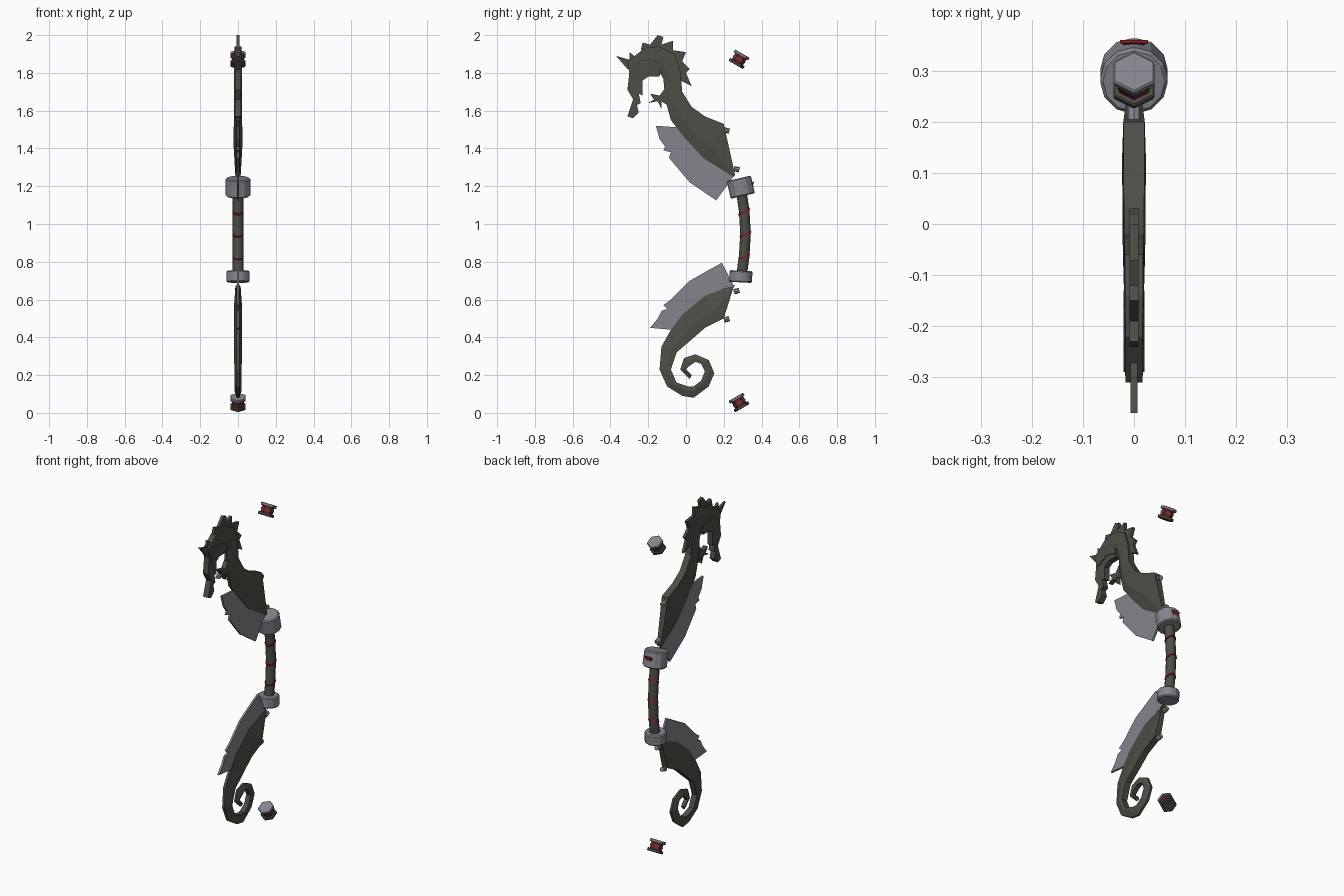
import bpy, bmesh, math
from mathutils import Vector

cube = bpy.data.objects.get("Cube")
if cube:
    bpy.data.objects.remove(cube, do_unlink=True)


def material(name, *rgb):
    m = bpy.data.materials.new(name)
    m.use_nodes = True
    m.diffuse_color = (*rgb, 1)
    m.node_tree.nodes["Principled BSDF"].inputs["Base Color"].default_value = (*rgb, 1)
    return m


WOOD = material("dark_olive", .075, .076, .062)
STEEL = material("steel_grey", .23, .235, .26)
RED = material("deep_red", .22, .012, .02)


def finish(bm, name, mat):
    bmesh.ops.recalc_face_normals(bm, faces=bm.faces)
    mesh = bpy.data.meshes.new(name)
    bm.to_mesh(mesh)
    bm.free()
    mesh.materials.append(mat)
    ob = bpy.data.objects.new(name, mesh)
    bpy.context.collection.objects.link(ob)
    return ob


def plate(name, outline, half, mat=WOOD):
    """Side profile in hundredths (y, z), extruded to both sides."""
    bm = bmesh.new()
    face = bm.faces.new([bm.verts.new((-half, y / 100, z / 100)) for y, z in outline])
    out = bmesh.ops.extrude_face_region(bm, geom=[face])["geom"]
    bmesh.ops.translate(bm, vec=(2 * half, 0, 0),
                        verts=[v for v in out if isinstance(v, bmesh.types.BMVert)])
    bmesh.ops.triangulate(bm, faces=[f for f in bm.faces if len(f.verts) > 4])
    return finish(bm, name, mat)


def limb(name, stations, ridge, thickness):
    """Loft a six-sided section with a chamfered front edge along stations."""
    bm = bmesh.new()
    loops = []
    for i, (fy, fz, by, bz) in enumerate(stations):
        front, back = Vector((0, fy, fz)) / 100, Vector((0, by, bz)) / 100
        t = thickness(i / (len(stations) - 1))
        row = [(front, t * .4), (front.lerp(back, ridge), t), (back, t * .9)]
        side = [p + Vector((w, 0, 0)) for p, w in row]
        other = [p - Vector((w, 0, 0)) for p, w in reversed(row)]
        loops.append([bm.verts.new(p) for p in side + other])
    for a, b in zip(loops, loops[1:]):
        for k in range(6):
            n = (k + 1) % 6
            bm.faces.new((a[k], a[n], b[n], b[k]))
    bm.faces.new(loops[0])
    bm.faces.new(loops[-1])
    return finish(bm, name, WOOD)


def drum(name, radius, depth, loc, tilt, mat, sides=12, bevel=0):
    bpy.ops.mesh.primitive_cylinder_add(vertices=sides, radius=radius, depth=depth,
                                        location=loc, rotation=(math.radians(tilt), 0, 0))
    ob = bpy.context.object
    ob.name = name
    ob.data.materials.append(mat)
    if bevel:
        mod = ob.modifiers.new("edge", "BEVEL")
        mod.width, mod.segments = bevel, 1
    return ob


# Upper limb: neck sweeping up into the head
limb("upper_limb", [
    (25, 125, 26, 126), (9, 135, 20, 153), (-1, 146, 10, 157), (-8, 155, 3, 162),
    (-11, 166, -2, 170), (-12, 177, -3, 181), (-15, 182, -6, 190),
    (-20, 184, -14, 194), (-25, 183, -22, 193), (-29, 181, -30, 186)],
    .35, lambda t: .014 if t == 0 else .024 - .006 * t)

# Lower limb: curls into a spiral tail
limb("lower_limb", [
    (26, 68, 25, 66), (10, 62, 20, 50), (-2, 52, 10, 45), (-8, 44, 2, 38),
    (-13, 35, -5, 32), (-14, 23, -8, 23), (-10, 14, -5, 16), (-2, 9, 1, 14),
    (4, 8, 4, 14), (12, 14, 8, 17), (15, 21, 10, 22), (12, 28, 8, 26),
    (5, 31, 5, 27), (-1, 29, 2, 25), (-3, 23, 0, 23), (2, 18, 3, 20)],
    .6, lambda t: .014 if t == 0 else .023 - .01 * t)

# Head
plate("skull_and_snout", [
    (-31, 186), (-22, 193), (-13, 187), (-14, 178), (-20, 178), (-23, 176),
    (-23, 168), (-25, 169), (-24, 164), (-26, 163), (-25, 159), (-28, 156),
    (-31, 157), (-28, 166), (-31, 171), (-30, 180)], .017)
plate("lower_jaw", [
    (-11, 172), (-14, 168), (-19, 169), (-17, 166), (-20, 164), (-15, 165),
    (-13, 161), (-13, 165), (-10, 163)], .014)
plate("brow_ridge", [
    (-29, 182), (-22, 186), (-14, 184), (-13, 180), (-21, 182), (-28, 178)], .021)
plate("horn", [
    (-37, 189), (-31, 182), (-28, 181), (-26, 188), (-30, 191), (-30, 187)], .007)
plate("spine_crest", [
    (-24, 192), (-23, 196), (-19, 195), (-15, 200), (-12, 199), (-13, 195),
    (-7, 197), (-7, 192), (0, 191), (-2, 186), (2, 182), (0, 180), (3, 173),
    (-3, 176), (-5, 187), (-14, 192)], .009)

# Notched blades along the limbs
plate("upper_blade", [
    (-16, 152), (-2, 151), (0, 146), (10, 135), (25, 125), (16, 112.5), (2, 122),
    (-9, 135), (-8, 138), (-12, 139), (-11, 141), (-14, 145)], .006, STEEL)
plate("lower_blade", [
    (25, 68), (19, 79.5), (2, 70), (-8, 60), (-12, 57), (-10, 55), (-13, 54),
    (-15, 50), (-19, 45), (-7, 44), (-1, 52), (11, 62)], .006, STEEL)

# Curved grip
path = [(.293, 1.17), (.308, 1.07), (.315, .95), (.308, .83), (.293, .72)]
curve = bpy.data.curves.new("grip", "CURVE")
curve.dimensions = "3D"
curve.bevel_depth, curve.bevel_resolution, curve.use_fill_caps = .028, 2, True
spline = curve.splines.new("POLY")
spline.points.add(len(path) - 1)
for point, (y, z) in zip(spline.points, path):
    point.co = (0, y, z, 1)
curve.materials.append(WOOD)
grip = bpy.data.objects.new("grip", curve)
bpy.context.collection.objects.link(grip)

# Slanted cord wraps on the grip
for i, (y, z) in enumerate(path[1:4]):
    wrap = drum(f"grip_wrap_{i}", .03, .011, (0, y, z - .005), 30, RED)
    wrap.scale.y = 1.15

# Collars at both ends of the grip
drum("upper_collar", .067, .096, (0, .29, 1.195), 13, STEEL, 12, .006)
drum("lower_collar", .062, .062, (0, .29, .722), -3, STEEL, 12, .006)

# Red triangle inlay on the back of the upper collar
inlay = drum("collar_inlay", .032, .006, (0, .357, 1.205), 103, RED, 3)
inlay.rotation_euler = (math.radians(-77), 0, math.pi)
inlay.location = (0, .29 + .065 * math.cos(math.radians(13)), 1.195 + .015)

# Pegs on the back edges of the limbs
for name, y, z, tilt in (("upper_outer", .215, 1.495, -105), ("upper_inner", .268, 1.29, -105),
                         ("lower_inner", .268, .645, -75), ("lower_outer", .215, .495, -75)):
    drum(name + "_peg", .014, .03, (0, y, z), tilt, STEEL, 8)

# Floating hexagonal spools beyond each limb
for name, z, tilt in (("upper", 1.872, -30), ("lower", .055, 30)):
    centre = Vector((0, .281, z))
    axis = Vector((0, -math.sin(math.radians(tilt)), math.cos(math.radians(tilt))))
    drum(name + "_spool_core", .034, .05, centre, tilt, RED, 6)
    drum(name + "_spool_band", .037, .008, centre, tilt, WOOD, 6)
    drum(name + "_spool_top", .046, .017, centre + axis * .026, tilt, STEEL, 6, .003)
    drum(name + "_spool_base", .046, .017, centre - axis * .026, tilt, WOOD, 6, .003)
